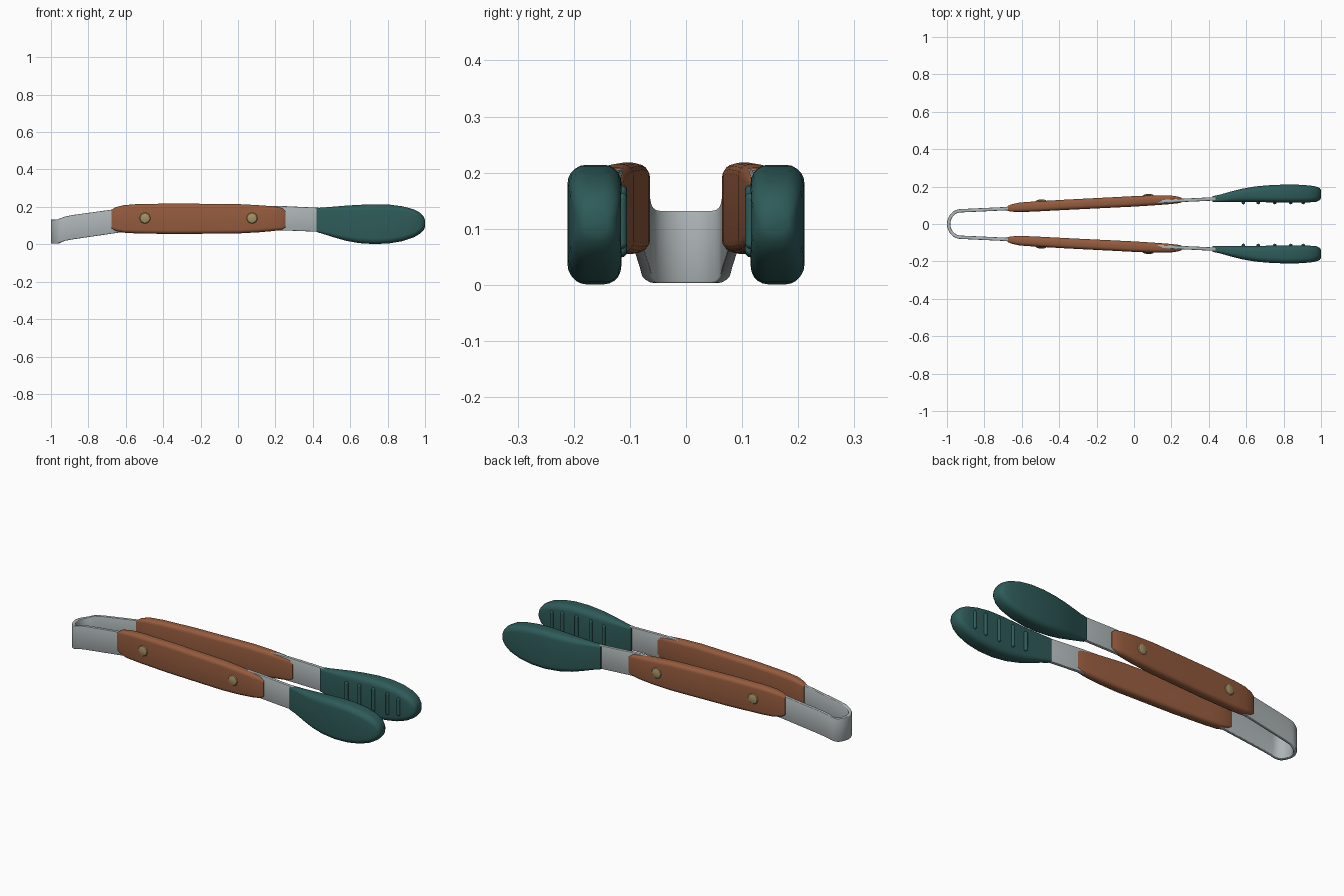
import bpy, bmesh, math
from mathutils import Vector, Matrix

cube = bpy.data.objects.get("Cube")
if cube:
    bpy.data.objects.remove(cube)


def material(name, rgb):
    m = bpy.data.materials.new(name)
    m.use_nodes = True
    m.diffuse_color = (*rgb, 1)
    b = next(n for n in m.node_tree.nodes if n.type == 'BSDF_PRINCIPLED')
    b.inputs["Base Color"].default_value = (*rgb, 1)
    return m


STEEL = material("brushed steel", (0.42, 0.46, 0.47))
WOOD = material("warm wood", (0.30, 0.105, 0.048))
TEAL = material("teal silicone", (0.027, 0.105, 0.10))
BRASS = material("brass", (0.38, 0.28, 0.13))


def finish(bm, name, mat, mirror=True, angle=35):
    bmesh.ops.recalc_face_normals(bm, faces=bm.faces)
    me = bpy.data.meshes.new(name)
    bm.to_mesh(me)
    bm.free()
    ob = bpy.data.objects.new(name, me)
    bpy.context.collection.objects.link(ob)
    me.materials.append(mat)
    bpy.ops.object.select_all(action='DESELECT')
    ob.select_set(True)
    bpy.context.view_layer.objects.active = ob
    bpy.ops.object.shade_smooth_by_angle(angle=math.radians(angle))
    if mirror:
        mod = ob.modifiers.new("other arm", 'MIRROR')
        mod.use_axis = (False, True, False)
        mod.use_mirror_merge = False
    return ob


def loft(name, mat, sections, steps=4, angle=35):
    """Skin rounded rectangles (x, y0, y1, z0, z1, radius) placed along x."""
    bm = bmesh.new()
    rings = []
    for x, y0, y1, z0, z1, r in sections:
        r = min(r, (y1 - y0) * 0.49, (z1 - z0) * 0.49)
        ring = []
        for k, (cy, cz) in enumerate(((y1 - r, z1 - r), (y0 + r, z1 - r),
                                      (y0 + r, z0 + r), (y1 - r, z0 + r))):
            for i in range(steps + 1):
                a = (k + i / steps) * math.pi / 2
                ring.append(bm.verts.new((x, cy + r * math.cos(a), cz + r * math.sin(a))))
        rings.append(ring)
    n = len(rings[0])
    for a, b in zip(rings, rings[1:]):
        for i in range(n):
            bm.faces.new((a[i], a[(i + 1) % n], b[(i + 1) % n], b[i]))
    bm.faces.new(rings[0])
    bm.faces.new(rings[-1])
    return finish(bm, name, mat, angle=angle)


def arm_y(x):
    return 0.071 + (x + 0.92) * 0.047


# Spring strip: one bent steel band, both arms and the end bow
half = []
for i in range(9):
    a = i / 8 * math.pi / 2
    x = -0.925 - 0.066 * math.cos(a)
    lift = max(0, x + 0.965) * 0.4
    half.append((x, 0.071 * math.sin(a), 0.003 + lift, 0.132 + lift))
for x, z0, z1 in ((-0.88, 0.027, 0.157), (-0.64, 0.062, 0.19), (-0.3, 0.07, 0.2),
                  (0.1, 0.077, 0.207), (0.25, 0.074, 0.204), (0.46, 0.066, 0.194)):
    half.append((x, arm_y(x), z0, z1))
path = [(x, -y, a, b) for x, y, a, b in reversed(half[1:])] + half
bm = bmesh.new()
cols = [(bm.verts.new((x, y, a)), bm.verts.new((x, y, b))) for x, y, a, b in path]
for p, q in zip(cols, cols[1:]):
    bm.faces.new((p[0], q[0], q[1], p[1]))
strip = finish(bm, "spring_strip", STEEL, mirror=False)
solid = strip.modifiers.new("thickness", 'SOLIDIFY')
solid.thickness = 0.018
solid.offset = 0
bevel = strip.modifiers.new("soft edges", 'BEVEL')
bevel.width = 0.003
bevel.segments = 2
bevel.limit_method = 'ANGLE'
bevel.angle_limit = math.radians(50)

# Wooden grips around each arm
loft("handle_grips", WOOD, [
    (-0.675, 0.070, 0.097, 0.085, 0.185, 0.008),
    (-0.655, 0.066, 0.105, 0.072, 0.198, 0.014),
    (-0.61, 0.064, 0.115, 0.062, 0.209, 0.018),
    (-0.54, 0.066, 0.120, 0.058, 0.215, 0.020),
    (-0.35, 0.076, 0.131, 0.055, 0.218, 0.020),
    (0.0, 0.093, 0.149, 0.058, 0.215, 0.020),
    (0.11, 0.100, 0.153, 0.064, 0.209, 0.020),
    (0.19, 0.106, 0.153, 0.071, 0.203, 0.020),
    (0.235, 0.111, 0.147, 0.078, 0.194, 0.014),
    (0.255, 0.115, 0.140, 0.092, 0.178, 0.008)], angle=30)

# Brass rivets: shallow faceted domes on the outer faces
bm = bmesh.new()
for x, y in ((-0.497, 0.122), (0.075, 0.151)):
    turn = (Matrix.Translation((x, y, 0.14)) @ Matrix.Rotation(math.radians(2.7), 4, 'Z')
            @ Matrix.Diagonal((1, 0.3, 1, 1)) @ Matrix.Rotation(math.pi / 2, 4, 'X'))
    bmesh.ops.create_uvsphere(bm, u_segments=8, v_segments=6, radius=0.031, matrix=turn)
finish(bm, "rivets", BRASS, angle=20)

# Silicone gripping heads
loft("gripping_heads", TEAL, [
    (0.42, 0.117, 0.149, 0.066, 0.194, 0.008),
    (0.46, 0.117, 0.157, 0.054, 0.197, 0.014),
    (0.52, 0.118, 0.174, 0.035, 0.202, 0.022),
    (0.58, 0.118, 0.189, 0.018, 0.207, 0.028),
    (0.65, 0.117, 0.201, 0.006, 0.211, 0.030),
    (0.73, 0.116, 0.208, 0.001, 0.214, 0.030),
    (0.81, 0.115, 0.211, 0.005, 0.212, 0.030),
    (0.88, 0.115, 0.210, 0.017, 0.203, 0.030),
    (0.94, 0.116, 0.206, 0.037, 0.187, 0.030),
    (0.975, 0.119, 0.200, 0.058, 0.168, 0.030),
    (0.993, 0.127, 0.192, 0.077, 0.147, 0.028),
    (1.0, 0.138, 0.182, 0.092, 0.130, 0.018)], steps=5, angle=50)

# Raised ribs on the inner gripping faces
bm = bmesh.new()
for x, length in ((0.585, 0.11), (0.665, 0.125), (0.752, 0.13), (0.838, 0.125), (0.905, 0.10)):
    core = length - 0.02
    spot = Matrix.Translation((x, 0.115, 0.114))
    bmesh.ops.create_cone(bm, cap_ends=True, segments=10, radius1=0.01, radius2=0.01,
                          depth=core, matrix=spot)
    for s in (-1, 1):
        end = Matrix.Translation(Vector((x, 0.115, 0.114 + s * core / 2)))
        bmesh.ops.create_uvsphere(bm, u_segments=10, v_segments=6, radius=0.01, matrix=end)
finish(bm, "grip_ribs", TEAL, angle=50)
